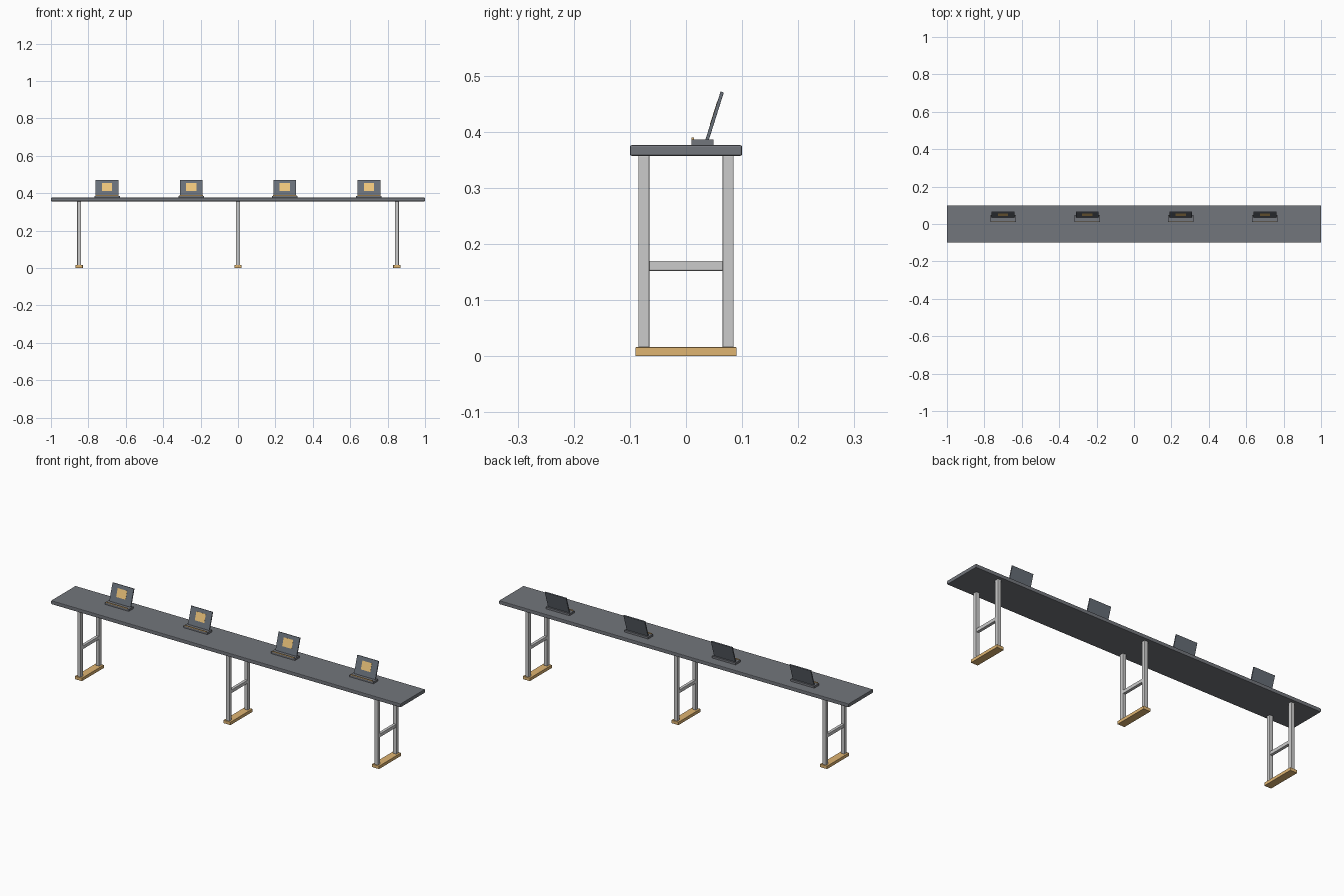
import bpy, math
from mathutils import Matrix, Vector

if "Cube" in bpy.data.objects:
    bpy.data.objects.remove(bpy.data.objects["Cube"])


def material(name, color):
    m = bpy.data.materials.new(name)
    m.diffuse_color = (*color, 1)
    m.use_nodes = True
    m.node_tree.nodes["Principled BSDF"].inputs["Base Color"].default_value = m.diffuse_color
    return m


slate = material("slate", (0.17, 0.18, 0.20))
dark = material("dark_blue_grey", (0.14, 0.16, 0.19))
steel = material("steel", (0.55, 0.56, 0.56))
wood = material("wood", (0.74, 0.46, 0.17))
amber = material("amber", (0.85, 0.56, 0.20))


def box(name, x, y, z, mat, bevel=0.0, frame=Matrix()):
    """Box from (min, max) ranges, optionally bevelled and placed in a frame."""
    bpy.ops.mesh.primitive_cube_add(size=1)
    ob = bpy.context.object
    ob.name = name
    size = Vector((x[1] - x[0], y[1] - y[0], z[1] - z[0]))
    centre = Vector((sum(x), sum(y), sum(z))) / 2
    ob.data.transform(Matrix.Diagonal((*size, 1)))
    ob.matrix_world = frame @ Matrix.Translation(centre)
    ob.data.materials.append(mat)
    if bevel:
        b = ob.modifiers.new("bevel", "BEVEL")
        b.width = bevel
        b.segments = 2
    return ob


# Long counter top
box("table_top", (-1, 1), (-0.1, 0.1), (0.357, 0.376), slate, 0.003)

# Three leg frames: foot, two posts and a crossbar
for cx in (-0.85, 0, 0.85):
    box("foot", (cx - 0.02, cx + 0.02), (-0.09, 0.09), (0, 0.016), wood, 0.001)
    for s in (-1, 1):
        box("post", (cx - 0.01, cx + 0.01), (s * 0.075 - 0.01, s * 0.075 + 0.01),
            (0.015, 0.358), steel, 0.002)
    box("crossbar", (cx - 0.008, cx + 0.008), (-0.067, 0.067), (0.152, 0.17), steel, 0.002)

# Four tilted displays on low bases
for cx in (-0.7, -0.25, 0.25, 0.7):
    box("display_base", (cx - 0.068, cx + 0.068), (0.01, 0.049), (0.375, 0.386), slate)
    box("base_lip", (cx - 0.062, cx + 0.062), (0.01, 0.014), (0.386, 0.39), wood)
    # Local frame hinged at the base, leaning backwards
    hinge = Matrix.Translation((cx, 0.0375, 0.385)) @ Matrix.Rotation(math.radians(-17.5), 4, "X")
    box("screen", (-0.061, 0.061), (-0.003, 0.003), (-0.001, 0.09), dark, 0.0006, hinge)
    box("screen_panel", (-0.027, 0.027), (-0.0036, -0.002), (0.028, 0.071), amber, 0, hinge)
